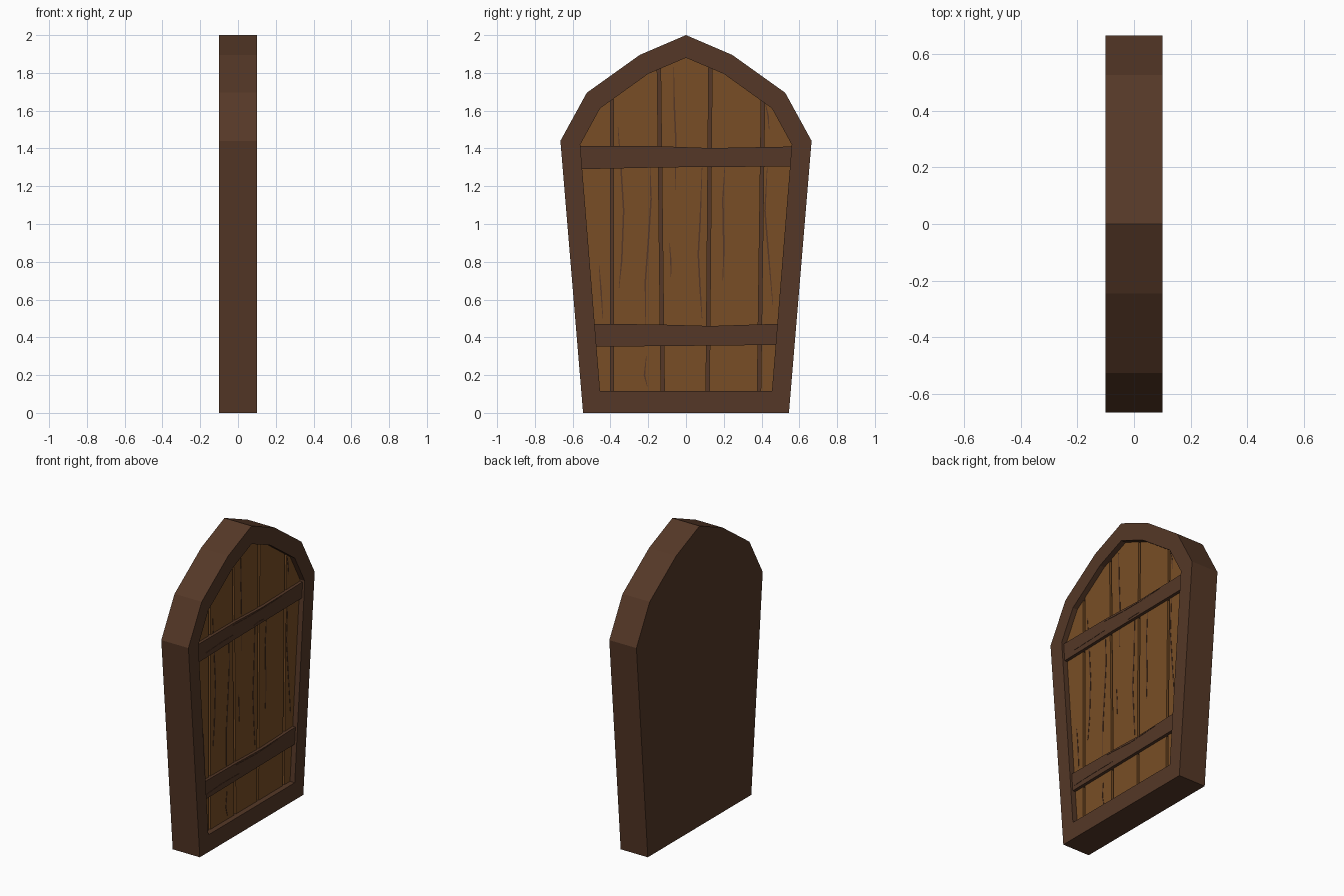
import bpy, bmesh
from mathutils import Vector

if "Cube" in bpy.data.objects:
    bpy.data.objects.remove(bpy.data.objects["Cube"], do_unlink=True)


def material(name, rgb):
    mat = bpy.data.materials.new(name)
    mat.use_nodes = True
    colour = (*rgb, 1)
    mat.diffuse_color = colour
    mat.node_tree.nodes["Principled BSDF"].inputs["Base Color"].default_value = colour
    return mat


DARK = material("dark brown wood", (0.09, 0.039, 0.02))
WARM = material("warm brown wood", (0.19, 0.076, 0.019))

FRONT, BACK = 0.1, -0.1
FLOOR, PLANK, BAR = 0.05, 0.065, 0.085


def finish(bm, name, mat):
    bmesh.ops.recalc_face_normals(bm, faces=bm.faces)
    mesh = bpy.data.meshes.new(name)
    bm.to_mesh(mesh)
    bm.free()
    mesh.materials.append(mat)
    obj = bpy.data.objects.new(name, mesh)
    bpy.context.collection.objects.link(obj)
    return obj


def mirrored(half):
    """Close a half outline that runs from the foot up to the apex."""
    return half + [(-y, z) for y, z in reversed(half[:-1])]


def ring(bm, outline, x):
    return [bm.verts.new((x, y, z)) for y, z in outline]


def bridge(bm, a, b):
    for i in range(len(a)):
        j = (i + 1) % len(a)
        bm.faces.new((a[i], a[j], b[j], b[i]))


def prism(bm, outline, x0, x1):
    a, b = ring(bm, outline, x0), ring(bm, outline, x1)
    bridge(bm, a, b)
    bm.faces.new(a)
    bm.faces.new(b)


# Arched frame with a recessed front and a flat back
outer = mirrored([(0.545, 0), (0.665, 1.44), (0.525, 1.695), (0.245, 1.895), (0, 2)])
inner = mirrored([(0.455, 0.115), (0.56, 1.42), (0.455, 1.612), (0.2, 1.795), (0, 1.88)])
bm = bmesh.new()
loops = [ring(bm, outer, BACK), ring(bm, outer, FRONT),
         ring(bm, inner, FRONT), ring(bm, inner, FLOOR)]
for a, b in zip(loops, loops[1:]):
    bridge(bm, a, b)
bm.faces.new(loops[0])
bm.faces.new(loops[-1])
finish(bm, "door_frame", DARK)

# Planks: the inner arch sliced along slightly leaning gaps (y at foot, y at top)
gaps = [(-0.392, -0.392), (-0.122, -0.142), (0.114, 0.128), (0.385, 0.408)]


def slice_side(bm, gap, side):
    foot, top = (Vector((0, y + side * 0.009, z)) for y, z in zip(gap, (0, 1.7)))
    along = top - foot
    normal = Vector((0, along.z, -along.y)) * side
    cut = bmesh.ops.bisect_plane(bm, geom=bm.verts[:] + bm.edges[:] + bm.faces[:],
                                 plane_co=foot, plane_no=normal, clear_inner=True)
    edges = [e for e in cut["geom_cut"] if isinstance(e, bmesh.types.BMEdge)]
    bmesh.ops.contextual_create(bm, geom=edges)


for i in range(len(gaps) + 1):
    bm = bmesh.new()
    prism(bm, inner, FLOOR, PLANK)
    if i > 0:
        slice_side(bm, gaps[i - 1], 1)
    if i < len(gaps):
        slice_side(bm, gaps[i], -1)
    finish(bm, f"plank_{i + 1}", WARM)

# Two slightly uneven cross bars, their ends let into the frame
bars = {
    "upper_bar": [(-0.57, 1.29), (-0.1, 1.3), (0.57, 1.305),
                  (0.57, 1.41), (0.13, 1.402), (-0.15, 1.412), (-0.57, 1.412)],
    "lower_bar": [(-0.5, 0.35), (0, 0.355), (0.5, 0.36),
                  (0.5, 0.472), (0.13, 0.46), (-0.15, 0.468), (-0.5, 0.472)],
}
for name, outline in bars.items():
    bm = bmesh.new()
    prism(bm, outline, FLOOR, BAR)
    finish(bm, name, DARK)


# Wood grain: thin tapered slivers following a path
def grain(name, paths, x, width):
    bm = bmesh.new()
    for path in paths:
        points = [Vector((0, y, z)) for y, z in path]
        left, right = [], []
        for i, p in enumerate(points):
            way = (points[min(i + 1, len(points) - 1)] - points[max(i - 1, 0)]).normalized()
            half = width / 2 * (0.35 if i in (0, len(points) - 1) else 1)
            offset = Vector((0, way.z, -way.y)) * half
            left.append(p + offset)
            right.append(p - offset)
        prism(bm, [(v.y, v.z) for v in left + right[::-1]], x - 0.002, x + 0.002)
    finish(bm, name, DARK)


grain("left_plank_grain", [
    [(-0.36, 1.51), (-0.345, 1.31), (-0.33, 1.07), (-0.34, 0.81), (-0.355, 0.66)],
    [(-0.46, 0.78), (-0.45, 0.65), (-0.44, 0.5)],
    [(-0.19, 1.3), (-0.185, 1.13), (-0.195, 0.97), (-0.215, 0.7), (-0.215, 0.46)],
    [(-0.21, 0.3), (-0.22, 0.2), (-0.205, 0.14)],
], PLANK, 0.008)
grain("middle_plank_grain", [
    [(-0.065, 1.83), (-0.063, 1.65), (-0.055, 1.47), (-0.055, 1.18)],
    [(-0.087, 0.9), (-0.08, 0.8), (-0.08, 0.72)],
    [(0.085, 1.3), (0.075, 1.02), (0.065, 0.84), (0.075, 0.65), (0.085, 0.5)],
], PLANK, 0.008)
grain("right_plank_grain", [
    [(0.205, 1.3), (0.195, 1.13), (0.2, 0.86), (0.195, 0.7)],
    [(0.43, 1.3), (0.418, 1.07), (0.435, 0.86), (0.46, 0.57)],
    [(0.42, 1.64), (0.435, 1.57), (0.44, 1.5)],
], PLANK, 0.008)
grain("bar_grain", [
    [(-0.18, 1.4), (0, 1.393), (0.18, 1.393), (0.34, 1.4)],
    [(-0.46, 1.325), (-0.3, 1.332), (-0.17, 1.335)],
    [(0.04, 1.315), (0.1, 1.32), (0.15, 1.318)],
    [(-0.15, 0.458), (0.08, 0.448), (0.3, 0.46)],
    [(-0.46, 0.38), (-0.3, 0.388), (-0.1, 0.388)],
], BAR, 0.006)
